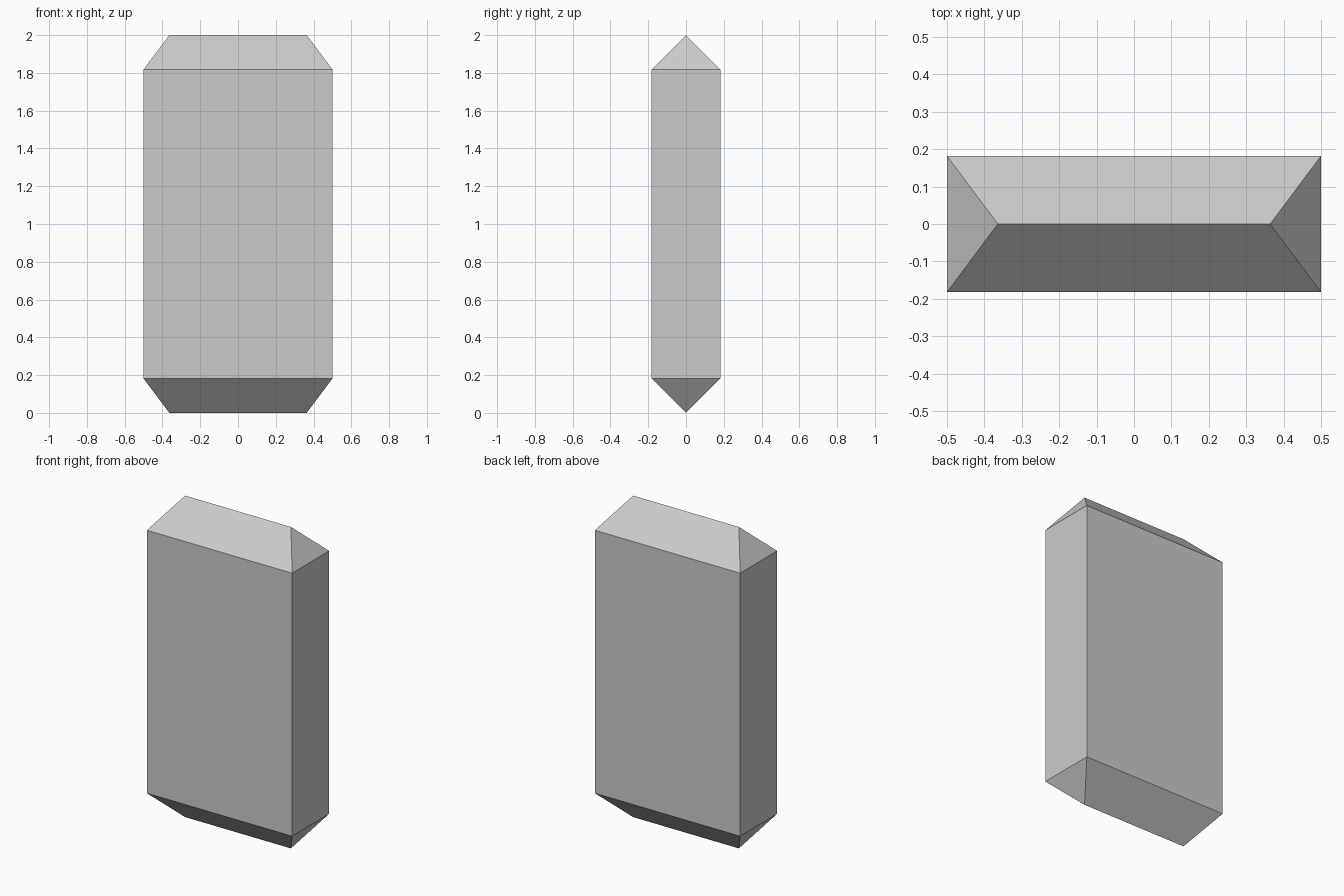
import bpy, bmesh

if "Cube" in bpy.data.objects:
    bpy.data.objects.remove(bpy.data.objects["Cube"])

HALF_W, HALF_D = 0.5, 0.182      # body half width and half depth
RIDGE, BEVEL, HEIGHT = 0.364, 0.182, 2.0

bm = bmesh.new()


def ring(z):
    return [bm.verts.new((x * HALF_W, y * HALF_D, z))
            for x, y in ((-1, -1), (1, -1), (1, 1), (-1, 1))]


def hipped_cap(corners, z):
    # Two sloping long faces and two triangular ends meeting at a ridge
    left, right = (bm.verts.new((x, 0, z)) for x in (-RIDGE, RIDGE))
    a, b, c, d = corners
    for face in ((a, b, right, left), (b, c, right), (c, d, left, right), (d, a, left)):
        bm.faces.new(face)


# Straight sides
low, high = ring(BEVEL), ring(HEIGHT - BEVEL)
for i in range(4):
    j = (i + 1) % 4
    bm.faces.new((low[i], low[j], high[j], high[i]))

# Ridged ends
hipped_cap(low, 0)
hipped_cap(high, HEIGHT)
bmesh.ops.recalc_face_normals(bm, faces=bm.faces)

mesh = bpy.data.meshes.new("ridged_slab")
bm.to_mesh(mesh)
bm.free()
bpy.context.collection.objects.link(bpy.data.objects.new("ridged_slab", mesh))
